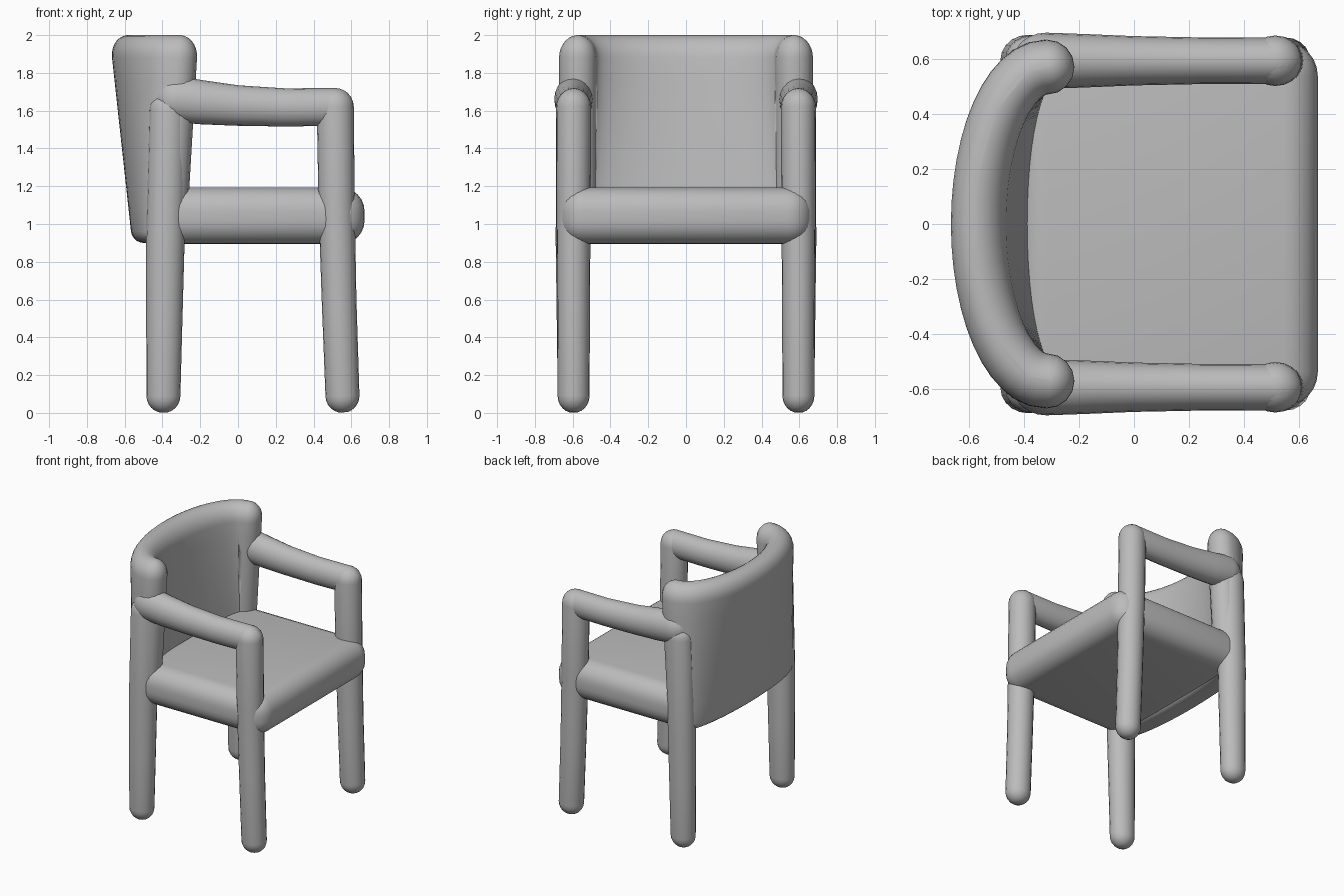
import bpy, bmesh
from math import sin, cos, pi, sqrt
from mathutils import Vector

cube = bpy.data.objects.get("Cube")
if cube:
    bpy.data.objects.remove(cube, do_unlink=True)

grey = bpy.data.materials.new("plain grey")
grey.use_nodes = True
COLOUR = (0.5, 0.5, 0.5, 1)
grey.diffuse_color = COLOUR
grey.node_tree.nodes["Principled BSDF"].inputs["Base Color"].default_value = COLOUR


def make_object(name, bm):
    bmesh.ops.recalc_face_normals(bm, faces=bm.faces)
    mesh = bpy.data.meshes.new(name)
    bm.to_mesh(mesh)
    bm.free()
    mesh.materials.append(grey)
    for poly in mesh.polygons:
        poly.use_smooth = True
    obj = bpy.data.objects.new(name, mesh)
    bpy.context.collection.objects.link(obj)
    return obj


def loft(name, loops):
    """Skin a list of closed loops and cap both ends."""
    bm = bmesh.new()
    rings = [[bm.verts.new(p) for p in loop] for loop in loops]
    for a, b in zip(rings, rings[1:]):
        for i in range(len(a)):
            j = (i + 1) % len(a)
            bm.faces.new((a[i], a[j], b[j], b[i]))
    bm.faces.new(rings[0])
    bm.faces.new(rings[-1])
    return make_object(name, bm)


def rod(name, y, path, widths=0.94, sides=20):
    """Round-ended rod through (x, z, radius) points in a vertical plane."""
    pts = [(Vector((x, y, z)), r) for x, z, r in path]
    stations = []
    start = (pts[0][0] - pts[1][0]).normalized()
    end = (pts[-1][0] - pts[-2][0]).normalized()
    caps = [k * pi / 12 for k in range(1, 6)]
    for a in reversed(caps):
        p, r = pts[0]
        stations.append((p + start * r * sin(a), r * cos(a)))
    stations += pts
    for a in caps:
        p, r = pts[-1]
        stations.append((p + end * r * sin(a), r * cos(a)))
    side = Vector((0, 1, 0))
    loops = []
    for i, (p, r) in enumerate(stations):
        before = stations[max(i - 1, 0)][0]
        after = stations[min(i + 1, len(stations) - 1)][0]
        up = (after - before).normalized().cross(side)
        loops.append([p + side * r * widths * cos(2 * pi * k / sides)
                      + up * r * sin(2 * pi * k / sides) for k in range(sides)])
    return loft(name, loops)


def back_section(z, inset):
    """Horizontal crescent slice of the curved backrest."""
    t = (z - 0.9) / 1.1
    half = 0.1 - inset
    x_end = -0.375 + 0.065 * t
    depth = 0.085 + 0.185 * t
    centre = []
    steps = 24
    for i in range(steps + 1):
        a = -pi / 2 + pi * i / steps
        centre.append(Vector((x_end - depth * cos(a), 0.572 * sin(a), z)))
    outer, inner, normals = [], [], []
    for i, p in enumerate(centre):
        a = -pi / 2 + pi * i / steps
        n = Vector((-0.572 * cos(a), depth * sin(a), 0)).normalized()
        normals.append(n)
        outer.append(p + n * half)
        inner.append(p - n * half)
    # semicircular ends facing forward
    def cap(p, n):
        return [p + half * (n * cos(a) + Vector((1, 0, 0)) * sin(a))
                for a in (pi * k / 8 for k in range(1, 8))]
    return (outer + cap(centre[-1], normals[-1])
            + inner[::-1] + cap(centre[0], -normals[0]))


# Backrest shell, rounded along its lower edge and its top roll
slices = []
for k in range(6):
    a = pi / 2 * k / 5
    slices.append(back_section(0.96 - 0.06 * cos(a), 0.06 * (1 - sin(a))))
for k in range(1, 8):
    slices.append(back_section(0.96 + 0.92 * k / 8, 0))
for k in range(8):
    a = pi / 2 * k / 7.4
    slices.append(back_section(1.88 + 0.12 * sin(a), 0.1 * (1 - cos(a))))
loft("backrest", slices)

# Seat block with heavily rounded rails
bm = bmesh.new()
bmesh.ops.create_cube(bm, size=1)
for v in bm.verts:
    v.co = Vector((0.115 + 1.11 * v.co.x, 1.33 * v.co.y, 1.043 + 0.3 * v.co.z))
bmesh.ops.bevel(bm, geom=bm.edges[:], offset=0.125, segments=6,
                profile=0.5, affect='EDGES')
make_object("seat", bm)

# Legs and arms on both sides
for label, s in (("right", -1), ("left", 1)):
    y = 0.595 * s
    rod(label + "_front_leg", y, [(0.553, 0.09, 0.09), (0.535, 0.6, 0.092),
                                  (0.522, 1.1, 0.096), (0.515, 1.62, 0.098)])
    rod(label + "_rear_leg", y * 1.005, [(-0.395, 0.09, 0.09), (-0.39, 0.5, 0.096),
                                         (-0.385, 0.9, 0.102), (-0.37, 1.6, 0.1)], 0.9)
    rod(label + "_arm", y, [(0.513, 1.62, 0.1), (0.25, 1.617, 0.101),
                            (0, 1.627, 0.107), (-0.18, 1.643, 0.116),
                            (-0.32, 1.66, 0.122)], 0.84)
